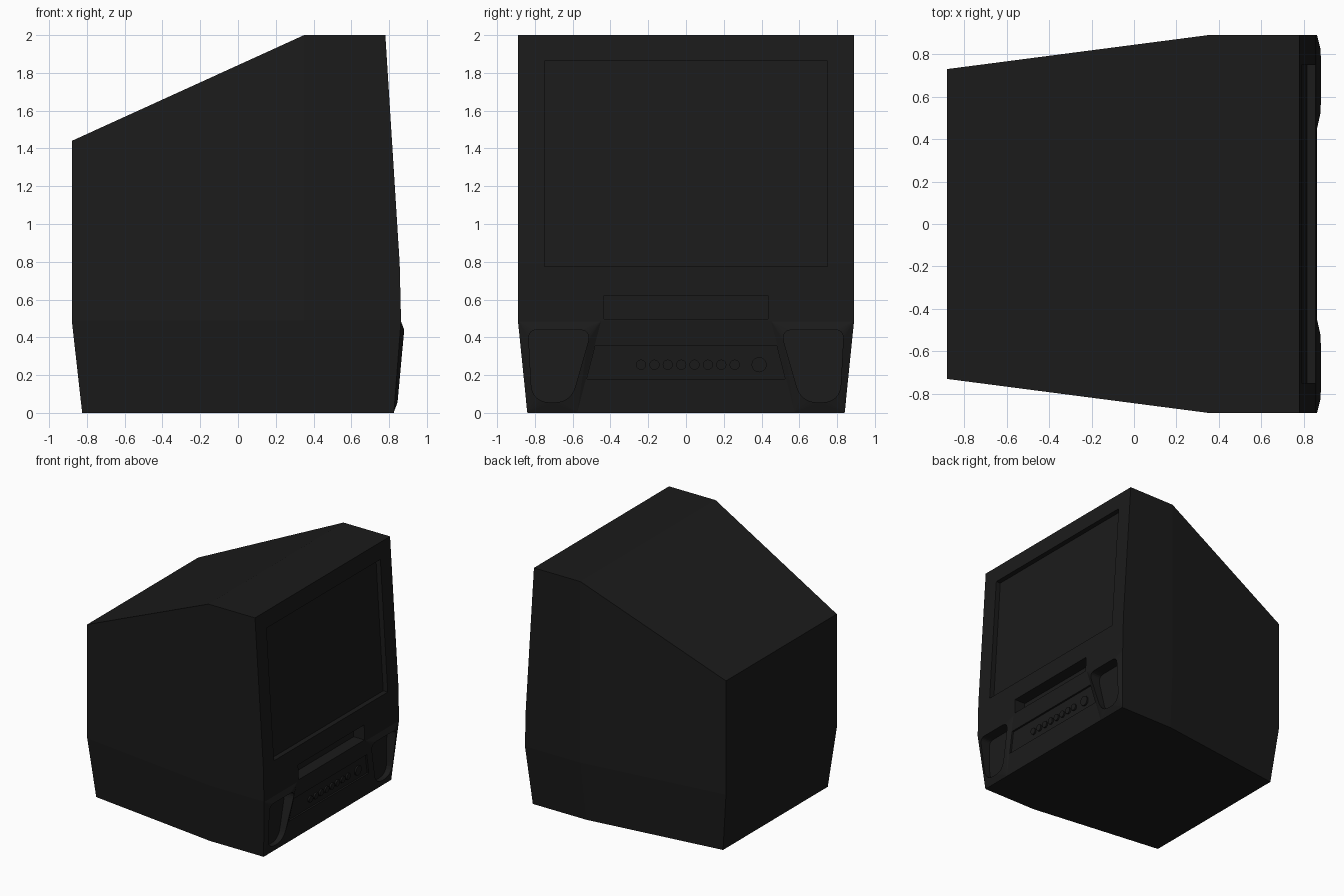
import bpy, bmesh, math
from mathutils import Vector

if "Cube" in bpy.data.objects:
    bpy.data.objects.remove(bpy.data.objects["Cube"])

black = bpy.data.materials.new("black_plastic")
black.diffuse_color = (0.011, 0.011, 0.011, 1)
black.use_nodes = True
black.node_tree.nodes["Principled BSDF"].inputs["Base Color"].default_value = black.diffuse_color

FRONT = [(0, 0.825), (0.49, 0.863), (0.79, 0.856), (2.0, 0.78)]


def face_x(z):
    """x of the front face at height z"""
    for (z0, x0), (z1, x1) in zip(FRONT, FRONT[1:]):
        if z <= z1:
            return x0 + (x1 - x0) * (z - z0) / (z1 - z0)
    return FRONT[-1][1]


def lip_x(z):
    return 0.88 - (0.44 - z) * 0.035 / 0.38


def make(name, bm):
    bmesh.ops.recalc_face_normals(bm, faces=bm.faces)
    me = bpy.data.meshes.new(name)
    bm.to_mesh(me)
    bm.free()
    ob = bpy.data.objects.new(name, me)
    ob.data.materials.append(black)
    bpy.context.collection.objects.link(ob)
    return ob


def loft(name, rings):
    """closed solid through rings of equal vertex count"""
    bm = bmesh.new()
    rs = [[bm.verts.new(p) for p in r] for r in rings]
    n = len(rs[0])
    for a, b in zip(rs, rs[1:]):
        for i in range(n):
            j = (i + 1) % n
            bm.faces.new((a[i], a[j], b[j], b[i]))
    bm.faces.new(rs[0])
    bm.faces.new(rs[-1])
    return make(name, bm)


def prism(name, yz, back, front):
    """solid from a y-z outline, back and front give x from z"""
    return loft(name, [[(f(z), y, z) for y, z in yz] for f in (back, front)])


def cut(ob, cutter):
    m = ob.modifiers.new("cut", 'BOOLEAN')
    m.operation = 'DIFFERENCE'
    m.solver = 'EXACT'
    m.object = cutter
    bpy.context.view_layer.objects.active = ob
    bpy.ops.object.modifier_apply(modifier=m.name)


def drop(ob):
    bpy.data.objects.remove(ob, do_unlink=True)


def rounded(corners, radii, n=6):
    """round each corner with a quadratic curve"""
    out = []
    for i, c in enumerate(corners):
        c = Vector(c)
        p = c + (Vector(corners[i - 1]) - c).normalized() * radii[i]
        q = c + (Vector(corners[(i + 1) % len(corners)]) - c).normalized() * radii[i]
        for k in range(n + 1):
            t = k / n
            v = p * (1 - t) ** 2 + c * (2 * t * (1 - t)) + q * t * t
            out.append((v.x, v.y))
    return out


# cabinet shell: half plan at each level (rear, middle, front), mirrored in y
levels = [
    [(-0.825, 0.69, 0), (0.33, 0.84, 0), (0.825, 0.84, 0)],
    [(-0.88, 0.73, 0.49), (0.35, 0.89, 0.49), (0.863, 0.89, 0.49)],
    [(-0.88, 0.73, 0.79), (0.35, 0.89, 0.79), (0.856, 0.89, 0.79)],
    [(-0.88, 0.73, 1.44), (0.35, 0.89, 2.0), (0.78, 0.89, 2.0)],
]
bm = bmesh.new()
rings = [[bm.verts.new(p) for p in L] +
         [bm.verts.new((x, -y, z)) for x, y, z in reversed(L)] for L in levels]
for a, b in zip(rings, rings[1:]):
    for i in range(6):
        j = (i + 1) % 6
        bm.faces.new((a[i], a[j], b[j], b[i]))
for r in (rings[0], rings[-1]):
    bm.faces.new((r[0], r[1], r[4], r[5]))
    bm.faces.new((r[1], r[2], r[3], r[4]))
cabinet = make("cabinet", bm)

# screen, tape slot and control panel recesses
recesses = [
    ([(-0.75, 0.775), (0.75, 0.775), (0.75, 1.863), (-0.75, 1.863)], 0.8, 0.041),
    ([(-0.435, 0.498), (0.435, 0.498), (0.435, 0.622), (-0.435, 0.622)], 0.6, 0.10),
    ([(-0.525, 0.18), (0.525, 0.18), (0.48, 0.355), (-0.48, 0.355)], 0.3, 0.015),
]
for yz, zm, d in recesses:
    if zm == 0.8:
        top = face_x(1.863) - d
        back = lambda z: top + (0.815 - top) * (1.863 - z) / 1.088
    else:
        back = lambda z, d=d: face_x(z) - d
    c = prism("recess_cutter", yz, back, lambda z: 1.0)
    cut(cabinet, c)
    drop(c)

# raised speaker surrounds with scooped recesses in the lower corners
for side, s in (("left", -1), ("right", 1)):
    outer = [(0.45, 0.485), (0.888, 0.485), (0.841, 0.005), (0.575, 0.005)]
    inner = rounded([(0.50, 0.44), (0.835, 0.44), (0.815, 0.055), (0.61, 0.055)],
                    [0.07, 0.05, 0.10, 0.09])
    bm = bmesh.new()
    for y, z in outer:
        bm.verts.new((face_x(z), s * y, z))
        bm.verts.new((face_x(z) - 0.01, s * y, z))
    for y, z in inner:
        bm.verts.new((lip_x(z), s * y, z))
    bmesh.ops.convex_hull(bm, input=bm.verts)
    bmesh.ops.dissolve_limit(bm, angle_limit=0.01, verts=bm.verts, edges=bm.edges)
    pod = make(side + "_speaker_surround", bm)
    c = prism("speaker_cutter", [(s * y, z) for y, z in inner],
              lambda z: 0.80 - (z - 0.06) * 0.03, lambda z: 1.0)
    cut(cabinet, c)
    cut(pod, c)
    drop(c)

# control buttons and power knob
def button(name, y, r):
    ring = [(y + r * math.cos(i * math.tau / 20), 0.255 + r * math.sin(i * math.tau / 20))
            for i in range(20)]
    prism(name, ring, lambda z: face_x(z) - 0.03, lambda z: face_x(z) - 0.002)


for i in range(8):
    button("button_%d" % (i + 1), -0.238 + i * 0.0708, 0.027)
button("power_button", 0.387, 0.04)
